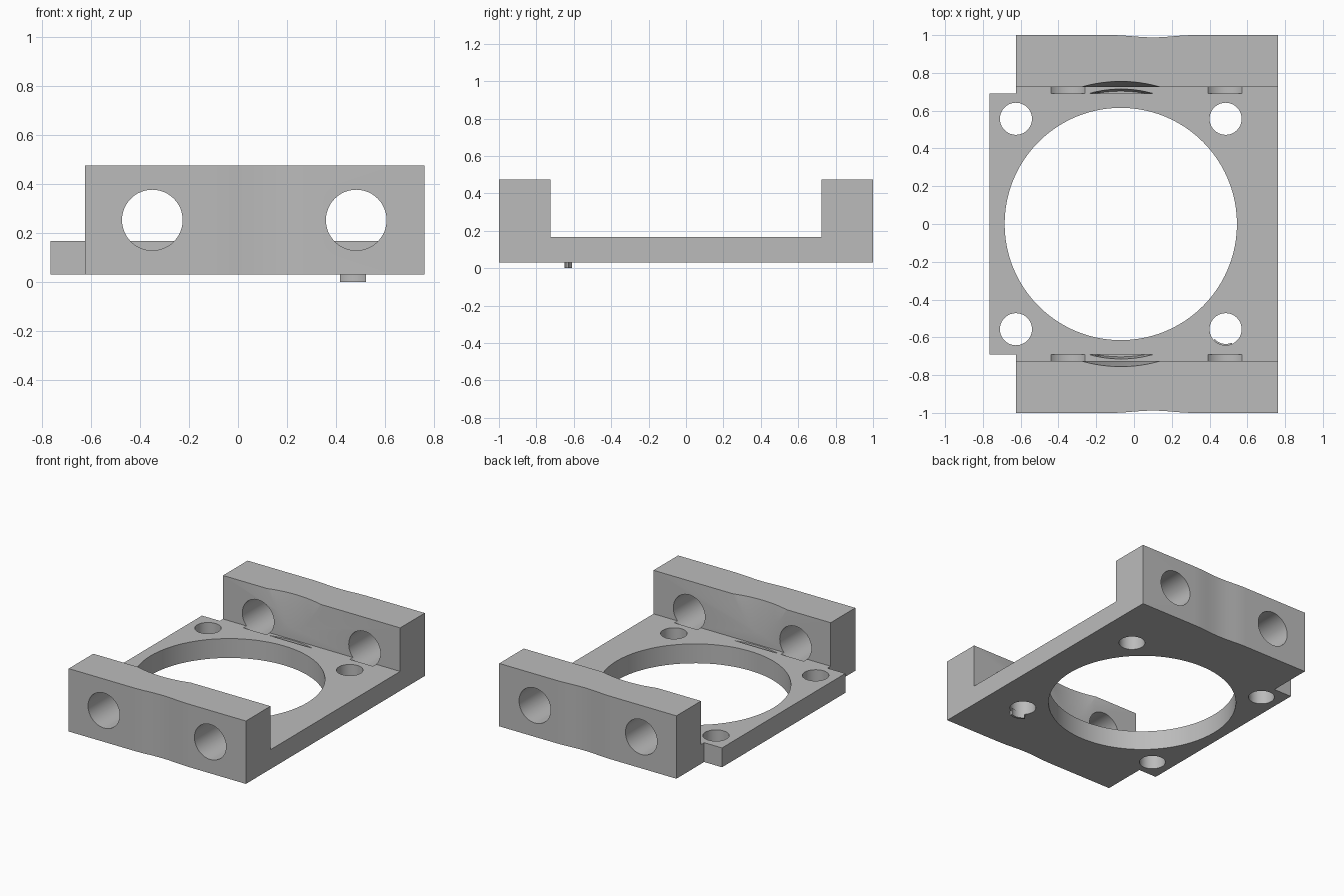
import bpy, bmesh, math

cube = bpy.data.objects.get("Cube")
if cube:
    bpy.data.objects.remove(cube, do_unlink=True)

grey = bpy.data.materials.new("machined grey")
grey.use_nodes = True
GREY = (0.5, 0.5, 0.5, 1)
grey.diffuse_color = GREY
grey.node_tree.nodes["Principled BSDF"].inputs["Base Color"].default_value = GREY

BOTTOM, FLOOR, TOP = 0.03, 0.167, 0.475
SHELF, WALL = 0.69, 0.725
BORE_X, BORE_R = -0.07, 0.615


def loft(name, lower, upper):
    """Closed solid between two point loops of equal length."""
    bm = bmesh.new()
    a = [bm.verts.new(p) for p in lower]
    b = [bm.verts.new(p) for p in upper]
    bm.faces.new(a)
    bm.faces.new(b)
    n = len(a)
    for i in range(n):
        j = (i + 1) % n
        bm.faces.new((a[i], a[j], b[j], b[i]))
    bmesh.ops.recalc_face_normals(bm, faces=bm.faces)
    mesh = bpy.data.meshes.new(name)
    bm.to_mesh(mesh)
    bm.free()
    mesh.materials.append(grey)
    ob = bpy.data.objects.new(name, mesh)
    bpy.context.collection.objects.link(ob)
    return ob


def prism(name, outline, z0, z1):
    return loft(name, [(x, y, z0) for x, y in outline], [(x, y, z1) for x, y in outline])


def arc(cx, cy, r, a0, a1, n):
    return [(cx + r * math.cos(a0 + (a1 - a0) * i / n),
             cy + r * math.sin(a0 + (a1 - a0) * i / n)) for i in range(n + 1)]


def circle(cx, cy, r, n):
    return arc(cx, cy, r, 0, math.tau, n)[:-1]


def cut(body, cutter):
    mod = body.modifiers.new("cut", 'BOOLEAN')
    mod.operation = 'DIFFERENCE'
    mod.solver = 'EXACT'
    mod.object = cutter
    bpy.context.view_layer.objects.active = body
    bpy.ops.object.modifier_apply(modifier=mod.name)
    bpy.data.objects.remove(cutter, do_unlink=True)


# Bracket outline: gentle dip in each outer face, tongue on the right side
dip = [(0.1 + 0.22 * t / 10, 1 - 0.006 * (1 + math.cos(math.pi * t / 10)))
       for t in range(-10, 11)]
back = [(-0.765, SHELF), (-0.625, SHELF), (-0.625, 1)] + dip + [(0.762, 1)]
outline = back + [(x, -y) for x, y in reversed(back)]
bracket = prism("bracket", outline, BOTTOM, TOP)

# Channel between the two walls
w = WALL
cut(bracket, prism("channel", [(-1, -w), (1, -w), (1, w), (-1, w)], FLOOR, 1))

# Central bore and corner screw holes
cut(bracket, prism("bore", circle(BORE_X, 0, BORE_R, 96), -0.2, 0.6))
for x in (-0.625, 0.485):
    for y in (-0.557, 0.557):
        cut(bracket, prism("screw_hole", circle(x, y, 0.085, 40), -0.2, 0.6))


# Rod holes through the walls and tapered reliefs on their inner faces
def relief(r, z, side):
    half = math.acos(SHELF / r)
    pts = arc(BORE_X, 0, r, math.pi / 2 - half, math.pi / 2 + half, 24)
    return [(x, side * y, z) for x, y in pts]


for side in (-1, 1):
    for x in (-0.35, 0.483):
        ring = circle(x, 0.252, 0.124, 48)
        cut(bracket, loft("rod_hole", [(u, side * SHELF, v) for u, v in ring],
                          [(u, side * 1.1, v) for u, v in ring]))
    cut(bracket, loft("relief", relief(0.703, 0.08, side), relief(0.757, 0.49, side)))

# Small curved tab under one screw hole
a0, a1 = math.radians(222), math.radians(294)
tab = prism("locating_tab",
            arc(0.485, -0.557, 0.093, a0, a1, 10) + arc(0.485, -0.557, 0.078, a1, a0, 10),
            0, 0.05)

for ob in (bracket, tab):
    bpy.ops.object.select_all(action='DESELECT')
    ob.select_set(True)
    bpy.context.view_layer.objects.active = ob
    bpy.ops.object.shade_smooth_by_angle(angle=math.radians(25))
